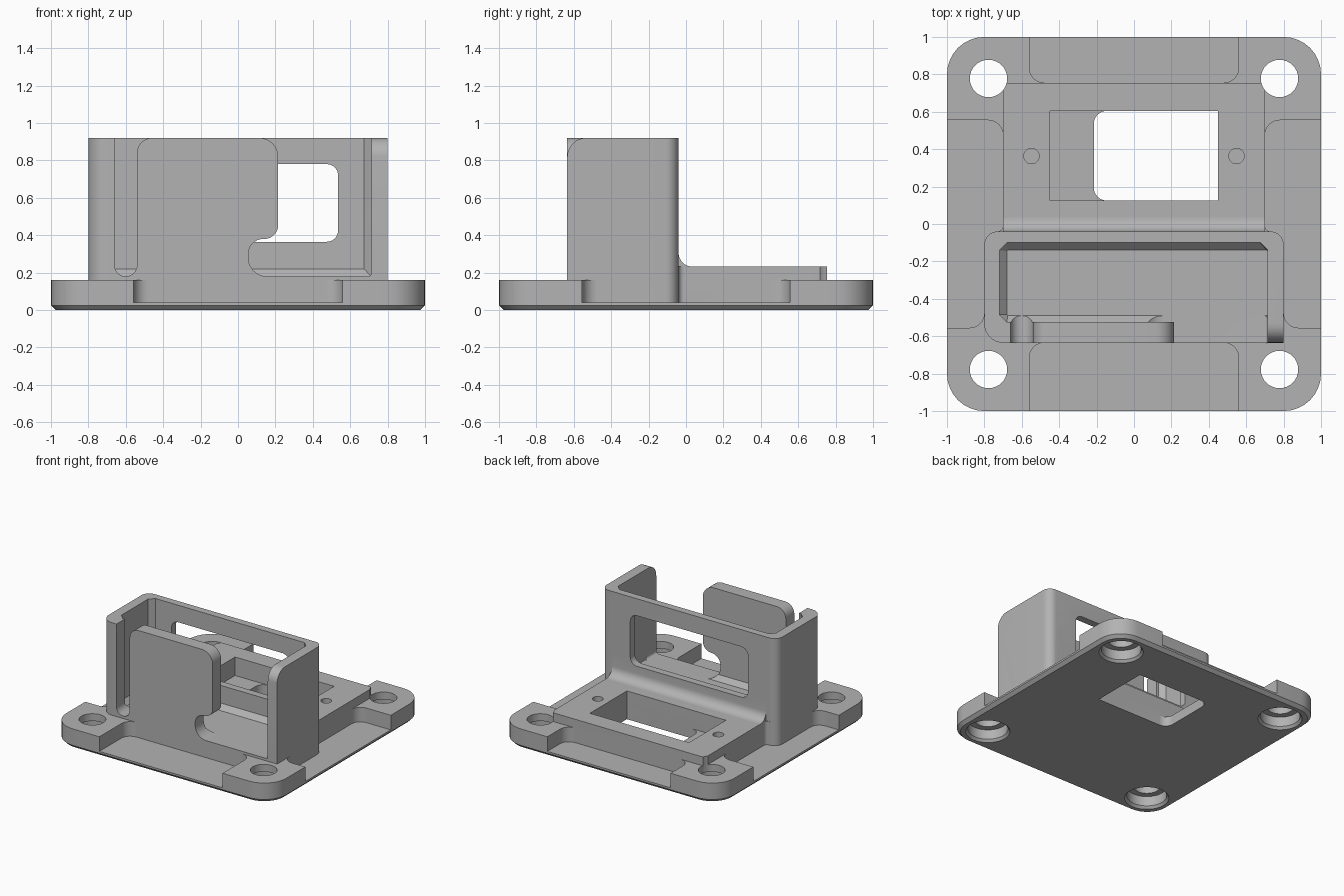
import bpy, bmesh, math
from mathutils import Vector

if "Cube" in bpy.data.objects:
    bpy.data.objects.remove(bpy.data.objects["Cube"])

grey = bpy.data.materials.new("grey plastic")
grey.diffuse_color = (0.45, 0.45, 0.45, 1)
grey.use_nodes = True
grey.node_tree.nodes["Principled BSDF"].inputs["Base Color"].default_value = grey.diffuse_color


def rounded(pts, seg=8):
    """Outline from (x, y) or (x, y, radius) corners."""
    out = []
    for i, p in enumerate(pts):
        c = Vector(p[:2])
        if len(p) < 3:
            out.append(c)
            continue
        a = (Vector(pts[i - 1][:2]) - c).normalized()
        b = (Vector(pts[(i + 1) % len(pts)][:2]) - c).normalized()
        half = a.angle(b) / 2
        t = p[2] / math.tan(half)
        mid = c + (a + b).normalized() * (p[2] / math.sin(half))
        s, e = c + a * t - mid, c + b * t - mid
        turn = -s.angle_signed(e)
        for k in range(seg + 1):
            f = turn * k / seg
            out.append(mid + Vector((s.x * math.cos(f) - s.y * math.sin(f),
                                     s.x * math.sin(f) + s.y * math.cos(f))))
    return out


def loft(name, loops):
    """Solid through equal-length loops of 3D points."""
    bm = bmesh.new()
    rings = [[bm.verts.new(p) for p in loop] for loop in loops]
    n = len(rings[0])
    for lo, hi in zip(rings, rings[1:]):
        for i in range(n):
            j = (i + 1) % n
            bm.faces.new((lo[i], lo[j], hi[j], hi[i]))
    bm.faces.new(rings[0][::-1])
    bm.faces.new(rings[-1])
    bmesh.ops.recalc_face_normals(bm, faces=bm.faces)
    me = bpy.data.meshes.new(name)
    bm.to_mesh(me)
    bm.free()
    me.materials.append(grey)
    ob = bpy.data.objects.new(name, me)
    bpy.context.collection.objects.link(ob)
    return ob


def prism(name, pts, lo, hi, axis="z"):
    place = {"x": lambda p, h: (h, p[0], p[1]),
             "y": lambda p, h: (p[0], h, p[1]),
             "z": lambda p, h: (p[0], p[1], h)}[axis]
    outline = rounded(pts)
    return loft(name, [[place(p, h) for p in outline] for h in (lo, hi)])


def lathe(name, x, y, rings, n=32):
    return loft(name, [[(x + r * math.cos(k * math.tau / n),
                         y + r * math.sin(k * math.tau / n), z)
                        for k in range(n)] for r, z in rings])


def combine(base, other, op):
    mod = base.modifiers.new(op, "BOOLEAN")
    mod.operation, mod.solver, mod.object = op, "EXACT", other
    bpy.context.view_layer.objects.active = base
    bpy.ops.object.modifier_apply(modifier=mod.name)
    bpy.data.objects.remove(other)


def box(x0, x1, y0, y1, r=None):
    c = [(x0, y0), (x1, y0), (x1, y1), (x0, y1)]
    return [p + (r,) for p in c] if r else c


# Base slab with a chamfered lower edge
loops = []
for h, z in ((0.975, 0), (1, 0.025), (1, 0.16)):
    loops.append([(p.x, p.y, z) for p in rounded(box(-h, h, -h, h, h - 0.8))])
mount = loft("camera_mount_base", loops)
mount.name = "mounting_bracket"

# Recesses between the four corner pads
for s in (-1, 1):
    side = [(1.1, 0.555), (0.7, 0.555, 0.08), (0.7, 0.46), (0.65, 0.46),
            (0.65, -0.3), (0.75, -0.3), (0.75, -0.46), (0.8, -0.46),
            (0.8, -0.555, 0.08), (1.1, -0.555)]
    combine(mount, prism("side_recess", [(s * p[0],) + p[1:] for p in side],
                         0.04, 0.3), "DIFFERENCE")
    y = 0.755 if s > 0 else -0.635
    end = [(-0.56, s * 1.1), (-0.56, y, 0.08), (-0.47, y), (-0.47, y - s * 0.04),
           (0.47, y - s * 0.04), (0.47, y), (0.56, y, 0.08), (0.56, s * 1.1)]
    combine(mount, prism("end_recess", end, 0.04, 0.3), "DIFFERENCE")

# Raised rear platform, flaring where it meets the housing
platform = [(-0.7, 0.755, 0.03), (0.7, 0.755, 0.03), (0.7, -0.04, 0.03), (0.74, -0.04),
            (0.74, -0.2), (-0.74, -0.2), (-0.74, -0.04), (-0.7, -0.04, 0.03)]
combine(mount, prism("platform", platform, 0.02, 0.232), "UNION")

# Upright housing
housing = [(-0.8, -0.635, 0.1), (0.8, -0.635), (0.8, -0.04, 0.07), (-0.8, -0.04, 0.07)]
combine(mount, prism("housing", housing, 0.02, 0.92), "UNION")

# Fillet between housing and platform
fillet = [(-0.08, 0.1), (0.1, 0.1), (0.1, 0.232), (-0.04, 0.232, 0.075),
          (-0.04, 0.4), (-0.08, 0.4)]
combine(mount, prism("fillet", fillet, -0.7, 0.7, "x"), "UNION")


# Housing cavity with chamfered inner corners and floor edges
def chamfered(x0, x1, y0, y1, c, z):
    return [(x, y, z) for x, y in (
        (x0 + c, y0), (x1, y0), (x1, y1 - c), (x1 - c, y1),
        (x0 + c, y1), (x0, y1 - c), (x0, y0 + c))]


cavity = loft("cavity", [chamfered(-0.68, 0.715, -0.49, -0.14, 0.005, 0.18),
                         chamfered(-0.72, 0.715, -0.525, -0.1, 0.04, 0.22),
                         chamfered(-0.72, 0.715, -0.525, -0.1, 0.04, 1)])
combine(mount, cavity, "DIFFERENCE")

# Front opening and slot, leaving a tongue with rounded corners
opening = [(0.115, 1), (0.115, 0.92)]
opening += [(0.115 + 0.1 * math.sin(a), 0.82 + 0.1 * math.cos(a))
            for a in (k * math.pi / 16 for k in range(1, 9))]
opening += [(0.215, 0.38, 0.075), (0.055, 0.38, 0.08), (0.055, 0.18, 0.1),
            (0.715, 0.18, 0.02), (0.715, 1)]
combine(mount, prism("opening", opening, -0.7, -0.48, "y"), "DIFFERENCE")
slot = [(-0.66, 1), (-0.66, 0.18, 0.0599), (-0.54, 0.18, 0.0599)]
slot += [(-0.46 - 0.08 * math.cos(a), 0.84 + 0.08 * math.sin(a))
         for a in (k * math.pi / 16 for k in range(9))]
slot += [(-0.46, 1)]
combine(mount, prism("slot", slot, -0.7, -0.48, "y"), "DIFFERENCE")

# Rounded top front corner of the right wall
corner = [(-0.7, 0.82), (-0.635, 0.82)]
corner += [(-0.535 - 0.1 * math.cos(a), 0.82 + 0.1 * math.sin(a))
           for a in (k * math.pi / 16 for k in range(1, 9))]
corner += [(-0.535, 1), (-0.7, 1)]
combine(mount, prism("corner", corner, 0.6, 0.9, "x"), "DIFFERENCE")

# Window in the back wall
combine(mount, prism("window", box(-0.535, 0.535, 0.365, 0.78, 0.06),
                     -0.2, 0.1, "y"), "DIFFERENCE")

# Platform pocket with a through opening
combine(mount, prism("pocket", box(-0.45, 0.45, 0.125, 0.605), 0.08, 0.4), "DIFFERENCE")
through = [(-0.215, 0.125, 0.07), (0.45, 0.125), (0.45, 0.605), (-0.215, 0.605, 0.07)]
combine(mount, prism("through", through, -0.1, 0.15), "DIFFERENCE")

# Pilot holes and counterbored corner holes
for sx in (-1, 1):
    combine(mount, lathe("pilot", sx * 0.548, 0.363, [(0.041, 0.06), (0.041, 0.4)]),
            "DIFFERENCE")
    for sy in (-1, 1):
        rings = [(0.175, -0.01), (0.15, 0.02), (0.15, 0.1), (0.1, 0.1), (0.1, 0.4)]
        combine(mount, lathe("corner_hole", sx * 0.778, sy * 0.778, rings), "DIFFERENCE")

mount.select_set(True)
bpy.context.view_layer.objects.active = mount
bpy.ops.object.shade_smooth_by_angle(angle=math.radians(30))
